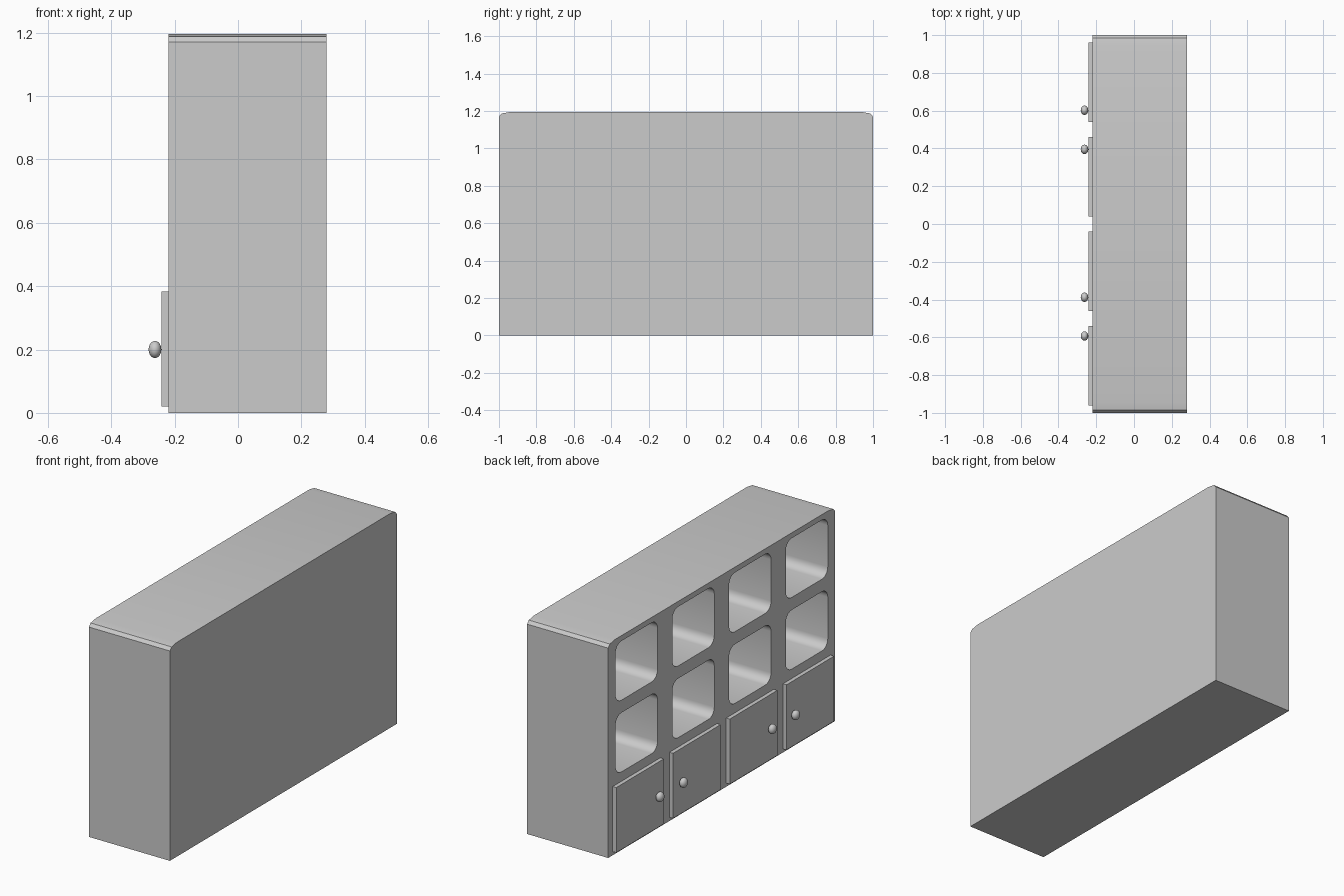
import bpy, bmesh
from math import sin, cos, pi, radians

if "Cube" in bpy.data.objects:
    bpy.data.objects.remove(bpy.data.objects["Cube"])

FRONT, BACK = -0.22, 0.28      # open face and rear face of the cabinet (x)
COLUMNS = (-0.75, -0.25, 0.25, 0.75)


def prism(bm, profile, x0, x1):
    """Extrude a closed (y, z) profile along x."""
    face = bm.faces.new([bm.verts.new((x0, y, z)) for y, z in profile])
    ext = bmesh.ops.extrude_face_region(bm, geom=[face])['geom']
    verts = [g for g in ext if isinstance(g, bmesh.types.BMVert)]
    bmesh.ops.translate(bm, vec=(x1 - x0, 0, 0), verts=verts)


def finish(bm, name):
    bmesh.ops.recalc_face_normals(bm, faces=bm.faces)
    mesh = bpy.data.meshes.new(name)
    bm.to_mesh(mesh)
    bm.free()
    ob = bpy.data.objects.new(name, mesh)
    bpy.context.collection.objects.link(ob)
    return ob


def smooth(ob, angle=30):
    bpy.ops.object.select_all(action='DESELECT')
    ob.select_set(True)
    bpy.context.view_layer.objects.active = ob
    bpy.ops.object.shade_smooth_by_angle(angle=radians(angle))


def rounded_rect(cy, cz, w, h, r, n=5):
    pts = []
    for q, (sy, sz) in enumerate(((1, 1), (-1, 1), (-1, -1), (1, -1))):
        for i in range(n + 1):
            a = (q + i / n) * pi / 2
            pts.append((cy + sy * (w / 2 - r) + r * cos(a),
                        cz + sz * (h / 2 - r) + r * sin(a)))
    return pts


# cabinet body with softened top corners
half = [(1, 0), (1, 1.17), (0.985, 1.187), (0.94, 1.195)]
bm = bmesh.new()
prism(bm, half + [(-y, z) for y, z in reversed(half)], FRONT, BACK)
body = finish(bm, "cabinet_body")

# eight rounded cubby holes
bm = bmesh.new()
for cy in COLUMNS:
    for cz in (0.6, 1.0):
        prism(bm, rounded_rect(cy, cz, 0.37, 0.33, 0.05), FRONT - 0.05, BACK - 0.05)
cutter = finish(bm, "cubby_cutter")
cutter.hide_render = True

mod = body.modifiers.new("cubbies", 'BOOLEAN')
mod.operation = 'DIFFERENCE'
mod.solver = 'EXACT'
mod.object = cutter
bpy.context.view_layer.objects.active = body
bpy.ops.object.modifier_apply(modifier=mod.name)
bpy.data.objects.remove(cutter)
smooth(body)

# doors in the bottom row, each with a knob towards its neighbour
for i, (cy, ky) in enumerate(zip(COLUMNS, (-0.593, -0.388, 0.395, 0.602)), 1):
    bm = bmesh.new()
    y0, y1 = cy - 0.21, cy + 0.21
    prism(bm, [(y0, 0.02), (y1, 0.02), (y1, 0.383), (y0, 0.383)], FRONT - 0.022, FRONT)
    finish(bm, f"door_{i}")

    bpy.ops.mesh.primitive_uv_sphere_add(segments=24, ring_count=12, radius=1,
                                         location=(-0.262, ky, 0.2))
    knob = bpy.context.object
    knob.name = f"door_knob_{i}"
    knob.scale = (0.02, 0.025, 0.027)
    smooth(knob)
